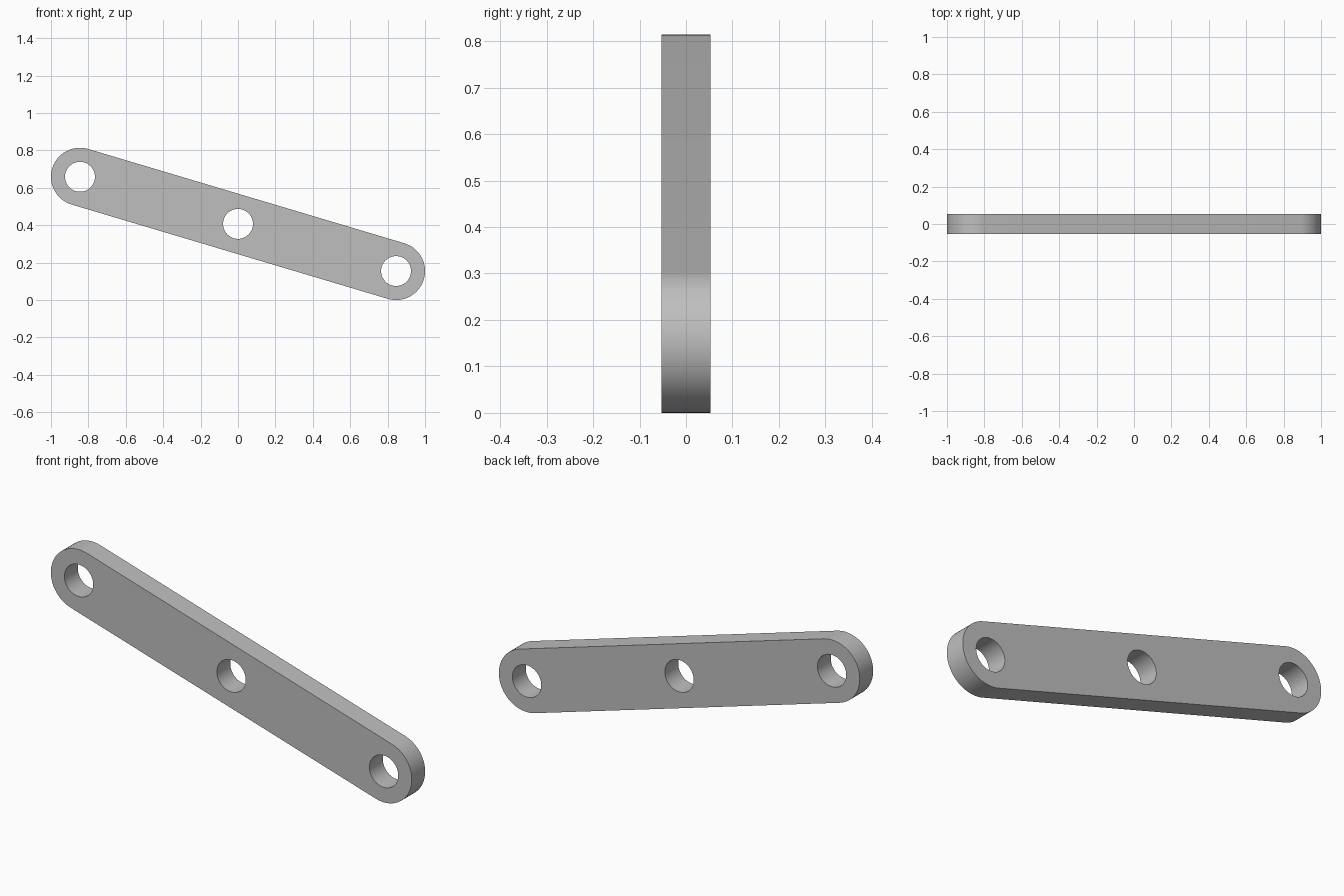
import bpy
import bmesh
from math import atan2, cos, hypot, pi, radians, sin
from mathutils import Matrix

cube = bpy.data.objects.get("Cube")
if cube:
    bpy.data.objects.remove(cube, do_unlink=True)

END_R, HOLE_R, THICK = 0.155, 0.08, 0.106
DX, DZ = 0.845, 0.252          # end hole offset from the centre hole
HALF = hypot(DX, DZ)
ARC = 32                       # segments per rounded end

grey = bpy.data.materials.new("grey metal")
grey.use_nodes = True
colour = (0.52, 0.52, 0.52, 1)
grey.diffuse_color = colour
grey.node_tree.nodes["Principled BSDF"].inputs["Base Color"].default_value = colour


def prism(name, outline, depth):
    """Extrude a closed x-z outline along y, centred on y = 0."""
    bm = bmesh.new()
    face = bm.faces.new([bm.verts.new((x, -depth / 2, z)) for x, z in outline])
    made = bmesh.ops.extrude_face_region(bm, geom=[face])["geom"]
    verts = [v for v in made if isinstance(v, bmesh.types.BMVert)]
    bmesh.ops.translate(bm, verts=verts, vec=(0, depth, 0))
    bmesh.ops.recalc_face_normals(bm, faces=bm.faces)
    mesh = bpy.data.meshes.new(name)
    bm.to_mesh(mesh)
    bm.free()
    mesh.materials.append(grey)
    obj = bpy.data.objects.new(name, mesh)
    bpy.context.collection.objects.link(obj)
    return obj


def arc(cx, radius, start, sweep, steps):
    return [(cx + radius * cos(start + sweep * i / steps),
             radius * sin(start + sweep * i / steps)) for i in range(steps + 1)]


# Flat bar with round ends
outline = arc(HALF, END_R, -pi / 2, pi, ARC) + arc(-HALF, END_R, pi / 2, pi, ARC)
bar = prism("link_bar", outline, THICK)

# Three through holes
cutters = []
for x in (-HALF, 0, HALF):
    cutter = prism("hole_cutter", arc(x, HOLE_R, 0, 2 * pi, 48)[:-1], THICK * 3)
    cutter.hide_render = True
    cutters.append(cutter)
    cut = bar.modifiers.new("hole", "BOOLEAN")
    cut.operation, cut.solver, cut.object = "DIFFERENCE", "EXACT", cutter

bpy.ops.object.select_all(action="DESELECT")
bar.select_set(True)
bpy.context.view_layer.objects.active = bar
for name in [m.name for m in bar.modifiers]:
    bpy.ops.object.modifier_apply(modifier=name)
for cutter in cutters:
    bpy.data.objects.remove(cutter, do_unlink=True)

# Tilt the bar down towards +x and rest it on the ground
tilt = Matrix.Rotation(atan2(DZ, DX), 4, "Y")
bar.data.transform(Matrix.Translation((0, 0, DZ + END_R)) @ tilt)
bpy.ops.object.shade_smooth_by_angle(angle=radians(30))
